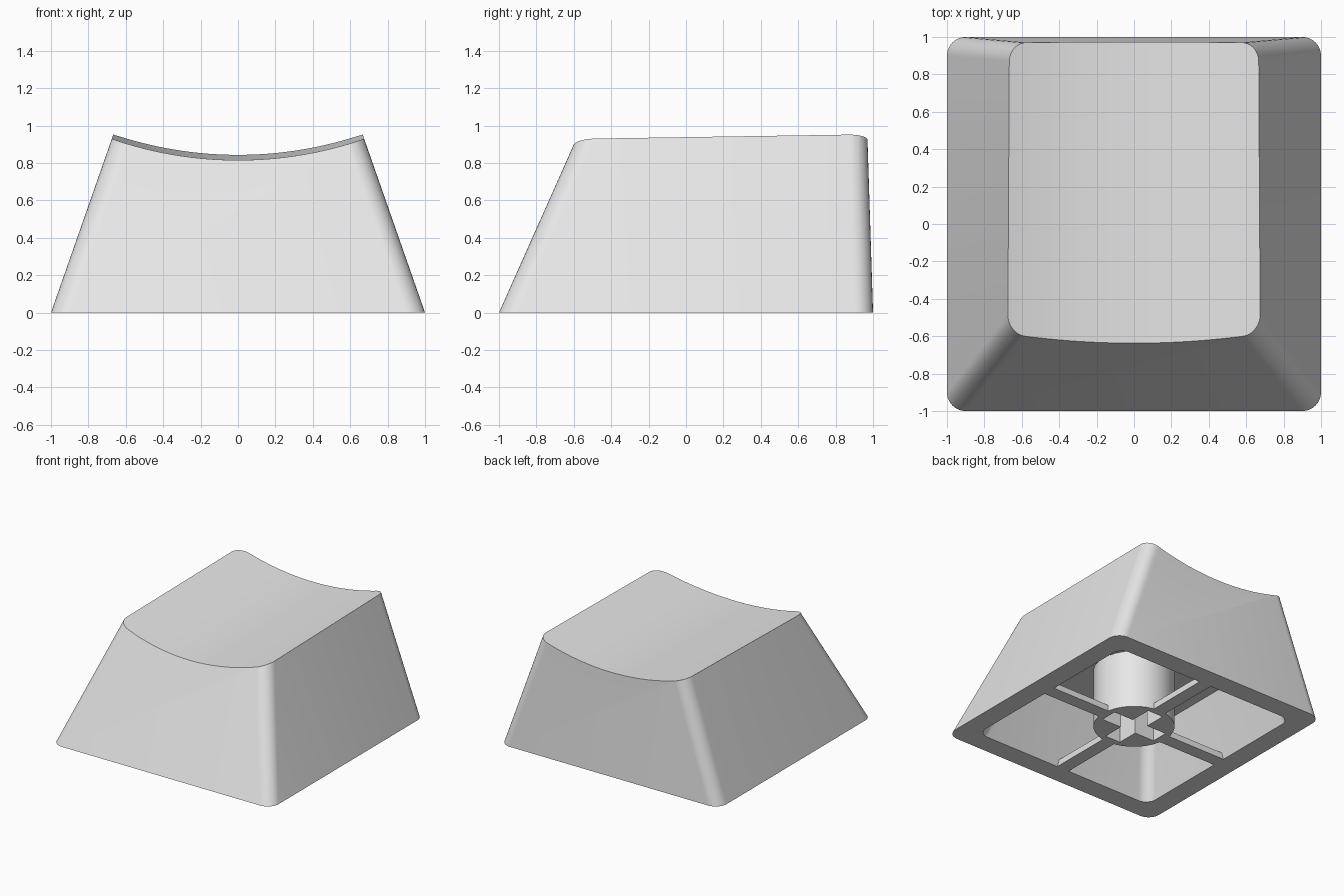
import bpy
import bmesh
import math

if "Cube" in bpy.data.objects:
    bpy.data.objects.remove(bpy.data.objects["Cube"])

grey = bpy.data.materials.new("light_grey")
grey.diffuse_color = (0.8, 0.8, 0.8, 1)
grey.use_nodes = True
grey.node_tree.nodes["Principled BSDF"].inputs["Base Color"].default_value = grey.diffuse_color

# Inward drift of each wall per unit of height
SIDE, FRONT, BACK = 0.35, 0.445, 0.032


def make_object(name, bm):
    bmesh.ops.recalc_face_normals(bm, faces=bm.faces[:])
    mesh = bpy.data.meshes.new(name)
    bm.to_mesh(mesh)
    bm.free()
    mesh.materials.append(grey)
    obj = bpy.data.objects.new(name, mesh)
    bpy.context.collection.objects.link(obj)
    return obj


def rounded_ring(bm, z, half, radius, steps=8):
    """Rounded rectangle at height z, following the tapering walls."""
    x1 = half - SIDE * z
    y0, y1 = -half + FRONT * z, half - BACK * z
    corners = [(x1, y1), (-x1, y1), (-x1, y0), (x1, y0)]
    ring = []
    for q, (cx, cy) in enumerate(corners):
        cx -= math.copysign(radius, cx)
        cy += -radius if q < 2 else radius
        for i in range(steps + 1):
            a = math.pi / 2 * (q + i / steps)
            ring.append(bm.verts.new((cx + radius * math.cos(a),
                                      cy + radius * math.sin(a), z)))
    return ring


def tapered_block(name, z0, z1, half, radius):
    bm = bmesh.new()
    low = rounded_ring(bm, z0, half, radius)
    high = rounded_ring(bm, z1, half, radius)
    n = len(low)
    for i in range(n):
        j = (i + 1) % n
        bm.faces.new((low[i], low[j], high[j], high[i]))
    bm.faces.new(low)
    bm.faces.new(high)
    return make_object(name, bm)


def cylinder(name, radius, depth, segments):
    bm = bmesh.new()
    bmesh.ops.create_cone(bm, cap_ends=True, segments=segments,
                          radius1=radius, radius2=radius, depth=depth)
    return make_object(name, bm)


def box(name, x0, x1, y0, y1, z0, z1):
    bm = bmesh.new()
    bmesh.ops.create_cube(bm, size=1)
    for v in bm.verts:
        v.co = (x1 if v.co.x > 0 else x0,
                y1 if v.co.y > 0 else y0,
                z1 if v.co.z > 0 else z0)
    return make_object(name, bm)


def cut(target, cutter):
    """Subtract the cutter from the target and remove the cutter."""
    mod = target.modifiers.new("cut", 'BOOLEAN')
    mod.operation = 'DIFFERENCE'
    mod.solver = 'EXACT'
    mod.object = cutter
    cutter.hide_render = True
    bpy.context.view_layer.objects.active = target
    bpy.ops.object.modifier_apply(modifier=mod.name)
    bpy.data.objects.remove(cutter)


def smooth(obj):
    bpy.ops.object.select_all(action='DESELECT')
    obj.select_set(True)
    bpy.context.view_layer.objects.active = obj
    bpy.ops.object.shade_smooth_by_angle(angle=math.radians(30))


# Shell: tapered block with a scooped top and a hollow underside
shell = tapered_block("shell", 0, 1.1, 1.0, 0.1)
dish = cylinder("dish_cutter", 2.08, 4, 256)
dish.rotation_euler.x = math.radians(91)
dish.location.z = 0.827 + 2.08
cut(shell, dish)
cut(shell, tapered_block("cavity_cutter", -0.1, 0.48, 0.833, 0.09))
smooth(shell)

# Stem: round post with a cross-shaped socket
stem = cylinder("stem", 0.306, 0.5, 32)
for v in stem.data.vertices:
    v.co.z += 0.25
for sx, sy in ((0.25, 0.07), (0.07, 0.25)):
    cut(stem, box("socket_cutter", -sx, sx, -sy, sy, -0.1, 0.42))
smooth(stem)

# Ribs: thin bars from the stem to each wall
for i, side in enumerate(("right", "back", "left", "front")):
    rib = box("rib_" + side, 0.29, 0.835, -0.055, 0.055, 0, 0.05)
    rib.rotation_euler.z = i * math.pi / 2
